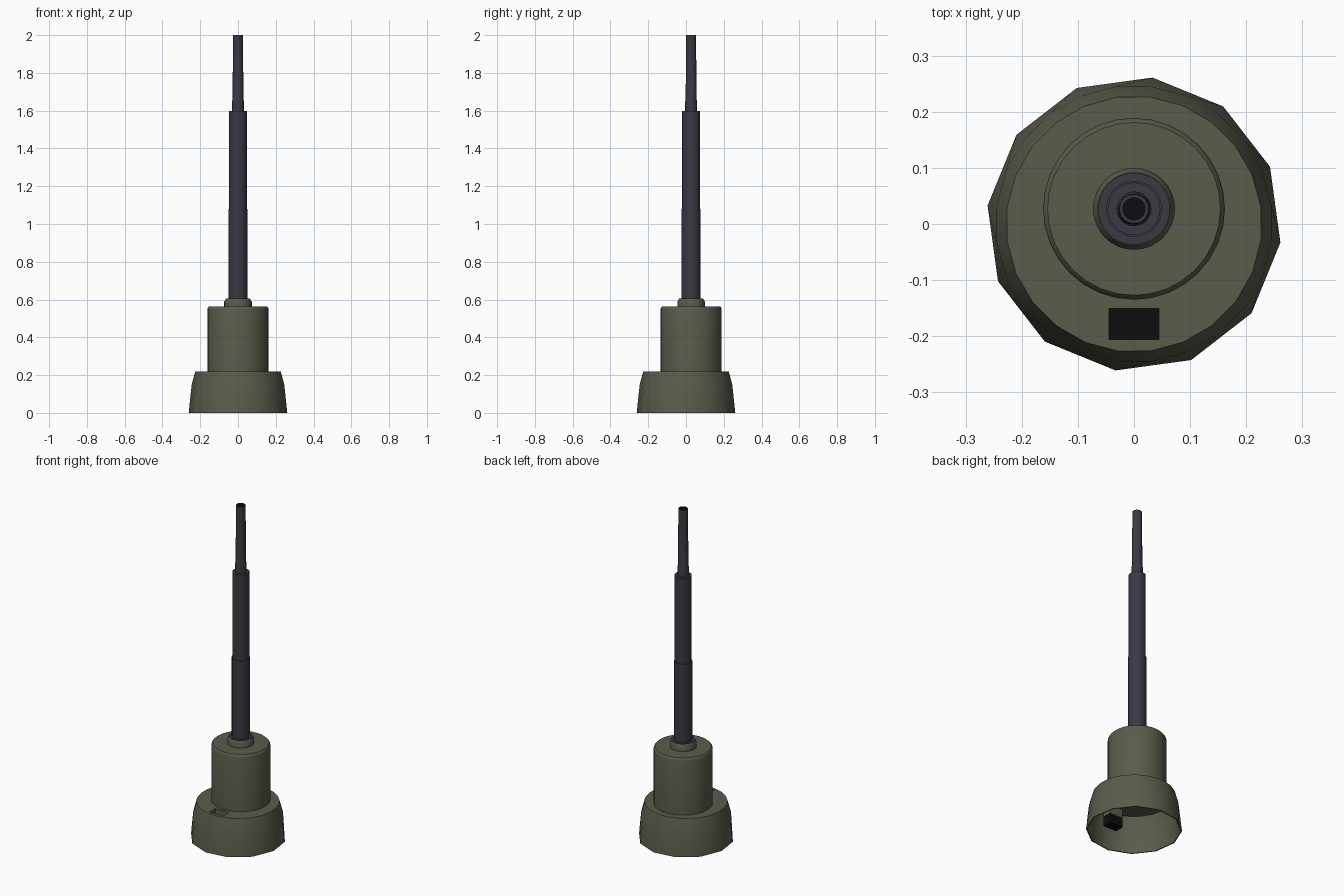
import bpy, bmesh
from math import cos, sin, pi, radians

if "Cube" in bpy.data.objects:
    bpy.data.objects.remove(bpy.data.objects["Cube"], do_unlink=True)

AXIS_Y = 0.027  # the mast stands slightly behind the base centre


def material(name, rgb):
    mat = bpy.data.materials.new(name)
    mat.use_nodes = True
    mat.diffuse_color = (*rgb, 1)
    mat.node_tree.nodes["Principled BSDF"].inputs["Base Color"].default_value = (*rgb, 1)
    return mat


green = material("olive green", (0.105, 0.105, 0.071))
grey = material("dark grey", (0.042, 0.041, 0.053))
black = material("black", (0.004, 0.004, 0.004))


def finish(name, bm, *mats):
    bmesh.ops.recalc_face_normals(bm, faces=bm.faces)
    mesh = bpy.data.meshes.new(name)
    bm.to_mesh(mesh)
    bm.free()
    obj = bpy.data.objects.new(name, mesh)
    bpy.context.collection.objects.link(obj)
    for mat in mats:
        mesh.materials.append(mat)
    return obj


def smooth(obj, angle=35):
    bpy.ops.object.select_all(action='DESELECT')
    obj.select_set(True)
    bpy.context.view_layer.objects.active = obj
    bpy.ops.object.shade_smooth_by_angle(angle=radians(angle))


def lathe(profile, sides, y=AXIS_Y, phase=0.0, flat_rings=()):
    """Closed solid of revolution; rings in flat_rings get half the sides."""
    bm = bmesh.new()
    rings = []
    for k, (r, z) in enumerate(profile):
        ring = []
        for i in range(sides):
            rr = r * cos(2 * pi / sides) if k in flat_rings and i % 2 else r
            a = phase + 2 * pi * i / sides
            ring.append(bm.verts.new((rr * cos(a), y + rr * sin(a), z)))
        rings.append(ring)
    for a, b in zip(rings, rings[1:]):
        for i in range(sides):
            j = (i + 1) % sides
            bm.faces.new((a[i], a[j], b[j], b[i]))
    bm.faces.new(rings[0])
    bm.faces.new(rings[-1])
    return bm


def box(x, y, z):
    bm = bmesh.new()
    bmesh.ops.create_cube(bm, size=1)
    for v in bm.verts:
        v.co = [(lo + hi) / 2 + c * (hi - lo) for c, (lo, hi) in zip(v.co, (x, y, z))]
    return bm


# Hollow base skirt, open below, with a twelve-sided foot
skirt = [(0.220, 0.212), (0.241, 0.150), (0.257, 0.0),
         (0.263, 0.0), (0.247, 0.150), (0.228, 0.220)]
base = finish("base_skirt", lathe(skirt, 24, 0, radians(-7.2), (2, 3)), green)

# Socket opening cut through the base top
SLOT_X, SLOT_Y = (-0.045, 0.045), (-0.206, -0.151)
cutter = finish("socket_cutter", box(SLOT_X, SLOT_Y, (0.18, 0.25)))
cutter.hide_render = True
cut = base.modifiers.new("socket", 'BOOLEAN')
cut.object = cutter
cut.solver = 'EXACT'
bpy.context.view_layer.objects.active = base
bpy.ops.object.modifier_apply(modifier=cut.name)
bpy.data.objects.remove(cutter, do_unlink=True)
smooth(base)

# Socket walls and the black block at their foot
walls = box(SLOT_X, SLOT_Y, (0.16, 0.216))
caps = [f for f in walls.faces if abs(f.normal.z) > 0.5]
bmesh.ops.delete(walls, geom=caps, context='FACES_ONLY')
finish("socket_walls", walls, green)
finish("socket_block", box(SLOT_X, SLOT_Y, (0.10, 0.16)), black)

# Cylindrical body with a rounded top edge
body = [(0.162, 0.214), (0.162, 0.548), (0.160, 0.556), (0.154, 0.563)]
smooth(finish("body", lathe(body, 32), green))

# Collar around the mast foot
collar = [(0.073, 0.56), (0.073, 0.588), (0.065, 0.603)]
smooth(finish("collar", lathe(collar, 32), green))
seal = [(0.064, 0.60), (0.064, 0.606)]
smooth(finish("collar_seal", lathe(seal, 32), grey))

# Telescoping mast
lower = [(0.050, 0.60), (0.050, 1.08), (0.047, 1.08), (0.047, 1.598)]
smooth(finish("mast_lower", lathe(lower, 24), grey))
upper = [(0.031, 1.59), (0.031, 1.65), (0.029, 1.66), (0.027, 1.90),
         (0.026, 2.0), (0.020, 2.0), (0.020, 1.95)]
tube = lathe(upper, 20)
for f in tube.faces:  # black bore
    f.material_index = int(all(v.co.xy.length < 0.2 and
                               (v.co.x ** 2 + (v.co.y - AXIS_Y) ** 2) ** 0.5 < 0.021
                               for v in f.verts))
smooth(finish("mast_upper", tube, grey, black))
